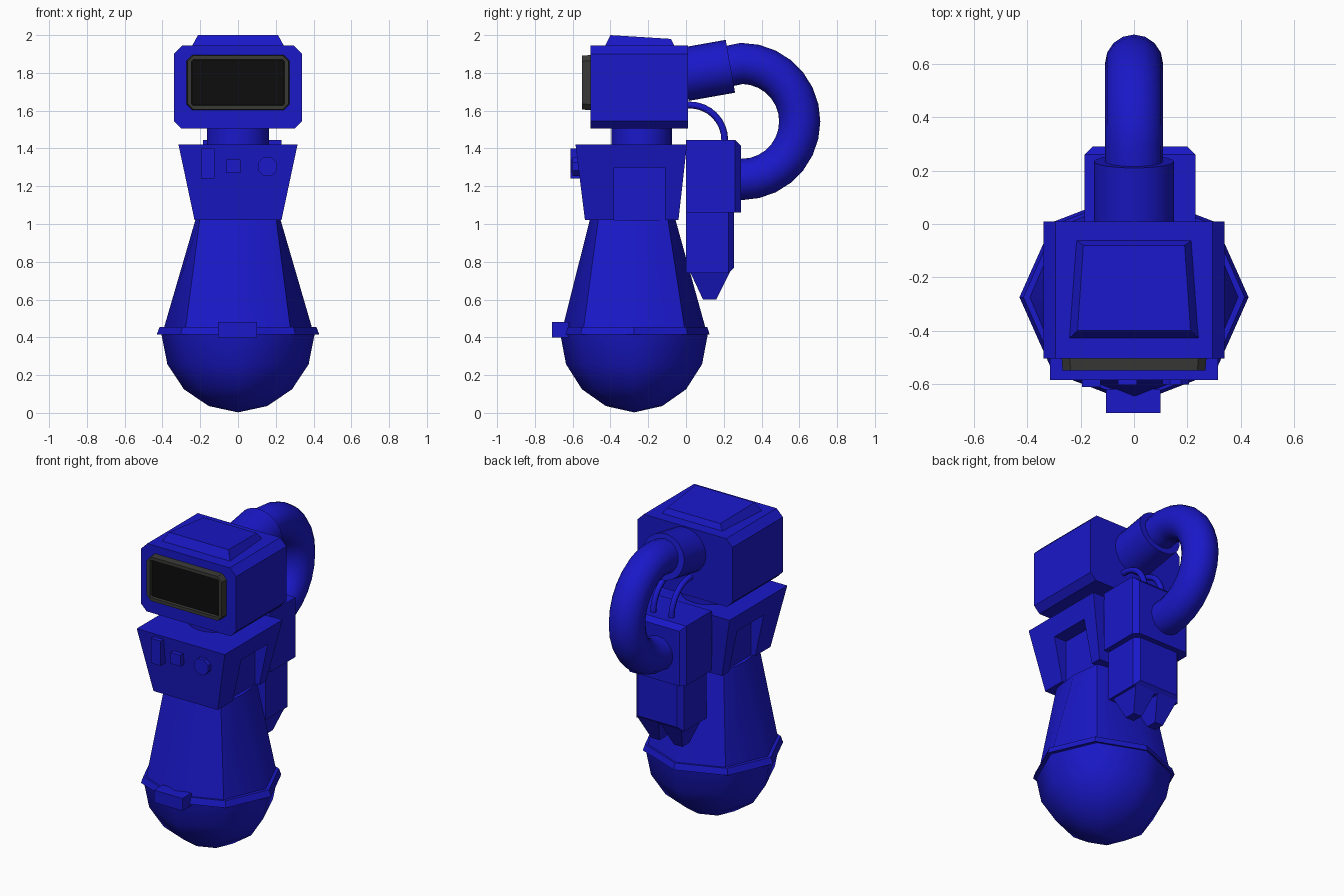
import bpy, bmesh
from math import sin, cos, pi, radians
from mathutils import Vector

if "Cube" in bpy.data.objects:
    bpy.data.objects.remove(bpy.data.objects["Cube"])


def material(name, rgb):
    m = bpy.data.materials.new(name)
    m.diffuse_color = (*rgb, 1)
    m.use_nodes = True
    m.node_tree.nodes["Principled BSDF"].inputs["Base Color"].default_value = m.diffuse_color
    return m


BLUE = material("blue", (0.01, 0.009, 0.58))
FRAME = material("dark_grey", (0.04, 0.04, 0.036))
BLACK = material("black", (0.004, 0.004, 0.004))


def finish(name, bm, mat=BLUE, smooth=None):
    bmesh.ops.recalc_face_normals(bm, faces=bm.faces[:])
    me = bpy.data.meshes.new(name)
    bm.to_mesh(me)
    bm.free()
    ob = bpy.data.objects.new(name, me)
    bpy.context.collection.objects.link(ob)
    me.materials.append(mat)
    if smooth:
        bpy.ops.object.select_all(action='DESELECT')
        ob.select_set(True)
        bpy.context.view_layer.objects.active = ob
        bpy.ops.object.shade_smooth_by_angle(angle=radians(smooth))
    return ob


def loft(name, rings, mat=BLUE, smooth=None):
    """Skin equal-length rings of points and cap both ends."""
    bm = bmesh.new()
    vs = [[bm.verts.new(p) for p in r] for r in rings]
    n = len(vs[0])
    for a, b in zip(vs, vs[1:]):
        for i in range(n):
            j = (i + 1) % n
            bm.faces.new((a[i], a[j], b[j], b[i]))
    bm.faces.new(vs[0])
    bm.faces.new(vs[-1])
    return finish(name, bm, mat, smooth)


def rect(x0, x1, y0, y1, z):
    return [(x0, y0, z), (x1, y0, z), (x1, y1, z), (x0, y1, z)]


def box(name, x0, x1, y0, y1, z0, z1):
    return loft(name, [rect(x0, x1, y0, y1, z0), rect(x0, x1, y0, y1, z1)])


def oval(rx, ry, cy, z, n):
    return [(rx * cos(2 * pi * i / n), cy + ry * sin(2 * pi * i / n), z) for i in range(n)]


def cut_corners(hx, z0, z1, cb, ct, y):
    """Upright rectangle with clipped corners."""
    return [(-hx + cb, y, z0), (hx - cb, y, z0), (hx, y, z0 + cb), (hx, y, z1 - ct),
            (hx - ct, y, z1), (-hx + ct, y, z1), (-hx, y, z1 - ct), (-hx, y, z0 + cb)]


def tube(name, pts, radius, res):
    cu = bpy.data.curves.new(name, 'CURVE')
    cu.dimensions = '3D'
    cu.bevel_depth, cu.bevel_resolution, cu.use_fill_caps = radius, res, True
    sp = cu.splines.new('POLY')
    sp.points.add(len(pts) - 1)
    for p, q in zip(sp.points, pts):
        p.co = (*q, 1)
    sp.use_smooth = True
    cu.materials.append(BLUE)
    ob = bpy.data.objects.new(name, cu)
    bpy.context.collection.objects.link(ob)


def pack_box(name, x0, x1, y1, z0, z1, sharp_z):
    """Box with chamfered rear edges, except the one at height sharp_z."""
    ob = box(name, x0, x1, 0.0, y1, z0, z1)
    bm = bmesh.new()
    bm.from_mesh(ob.data)
    edges = [e for e in bm.edges
             if all(abs(v.co.y - y1) < 1e-4 for v in e.verts)
             and not all(abs(v.co.z - sharp_z) < 1e-4 for v in e.verts)]
    bmesh.ops.bevel(bm, geom=edges, offset=0.03, segments=1, affect='EDGES')
    bm.to_mesh(ob.data)
    bm.free()


# Rounded base: eight-sided half ball
loft("base_bowl", [oval(0.405 * cos(a), 0.39 * cos(a), -0.275, 0.415 - 0.41 * sin(a), 8)
                   for a in (0, pi / 8, pi / 4, 3 * pi / 8)]
     + [oval(0.001, 0.001, -0.275, 0.003, 8)], smooth=50)

# Belt and buckle
loft("belt", [oval(0.43, 0.40, -0.275, 0.415, 8), oval(0.415, 0.388, -0.275, 0.455, 8)])
box("belt_buckle", -0.105, 0.1, -0.71, -0.62, 0.4, 0.48)

# Tapering lower body, nearly square at the waist
waist = [(0.226, -0.28), (0.203, -0.095), (0, -0.055), (-0.203, -0.095),
         (-0.226, -0.28), (-0.203, -0.465), (0, -0.51), (0.203, -0.465)]
loft("lower_body", [oval(0.392, 0.378, -0.275, 0.45, 8), [(x, y, 1.02) for x, y in waist]],
     smooth=40)

# Chest with a recess in each flank
chest = loft("chest", [rect(-0.23, 0.23, -0.535, -0.04, 1.02),
                       rect(-0.315, 0.315, -0.585, 0.005, 1.42)])
for s, side in ((1, "right"), (-1, "left")):
    lo, hi = sorted((s * 0.2, s * 0.5))
    cutter = box("flank_cutter_" + side, lo, hi, -0.38, -0.11, 0.95, 1.30)
    cutter.hide_render = True
    cutter.hide_set(True)
    mod = chest.modifiers.new("flank_recess_" + side, 'BOOLEAN')
    mod.operation, mod.object, mod.solver = 'DIFFERENCE', cutter, 'EXACT'

# Chest controls
box("chest_slot", -0.195, -0.125, -0.612, -0.55, 1.24, 1.4)
box("chest_button", -0.06, 0.012, -0.605, -0.55, 1.27, 1.342)
knob = [(0.156 + 0.054 * cos(pi / 8 + i * pi / 4), 1.305 + 0.054 * sin(pi / 8 + i * pi / 4))
        for i in range(8)]
loft("chest_knob", [[(x, y, z) for x, z in knob] for y in (-0.55, -0.602)])

# Neck
loft("neck", [oval(0.165, 0.16, -0.235, z, 24) for z in (1.40, 1.52)], smooth=40)

# Head with raised lid
loft("head", [cut_corners(0.34, 1.505, 1.945, 0.04, 0.045, y) for y in (-0.505, 0.01)])
loft("head_lid", [
    [(-0.245, -0.43, 1.94), (0.245, -0.43, 1.94), (0.218, -0.06, 1.94), (-0.218, -0.06, 1.94)],
    [(-0.212, -0.4, 2.0), (0.212, -0.4, 2.0), (0.19, -0.08, 1.98), (-0.19, -0.08, 1.98)]])

# Visor frame and screen
loft("visor_frame", [cut_corners(0.272, 1.602, 1.895, 0.03, 0.03, -0.5),
                     cut_corners(0.268, 1.606, 1.891, 0.03, 0.03, -0.55),
                     cut_corners(0.246, 1.627, 1.87, 0.008, 0.008, -0.55),
                     cut_corners(0.244, 1.629, 1.868, 0.008, 0.008, -0.53)], FRAME)
loft("visor_screen", [cut_corners(0.2435, 1.6295, 1.8675, 0.008, 0.008, y)
                      for y in (-0.525, -0.533)], BLACK)

# Back pack: upper and lower housings with two nozzles
pack_box("pack_upper", -0.185, 0.23, 0.29, 1.06, 1.445, 1.06)
pack_box("pack_lower", -0.145, 0.195, 0.255, 0.74, 1.06, 1.06)
for i, x in enumerate((-0.057, 0.107)):
    loft(f"pack_nozzle_{i + 1}", [rect(x - 0.075, x + 0.075, 0.02, 0.235, 0.75),
                                  rect(x - 0.03, x + 0.03, 0.09, 0.16, 0.60)])

# Tilted pipe socket behind the head
axis = Vector((0, cos(radians(10)), sin(radians(10))))
up = Vector((0, -axis.z, axis.y))
end = Vector((0, 0.235, 1.835))
loft("pipe_socket", [[end + axis * d + Vector((0.15 * cos(a), 0, 0)) + up * 0.142 * sin(a)
                      for a in [2 * pi * i / 24 for i in range(24)]]
                     for d in (-0.25, 0)], smooth=40)

# Large looping pipe from head to pack
arc = [pi / 2 - pi * i / 14 for i in range(15)]
tube("main_pipe", [(0, 0.15, 1.82)]
     + [(0, 0.295 + 0.307 * cos(a), 1.543 + 0.307 * sin(a)) for a in arc]
     + [(0, 0.25, 1.236)], 0.109, 6)

# Two thin hoses
for i, x in enumerate((-0.04, 0.09)):
    tube(f"thin_hose_{i + 1}",
         [(x, -0.02, 1.63)]
         + [(x, 0.02 + 0.185 * sin(k * pi / 16), 1.445 + 0.185 * cos(k * pi / 16)) for k in range(9)]
         + [(x, 0.205, 1.42)], 0.018, 2)
